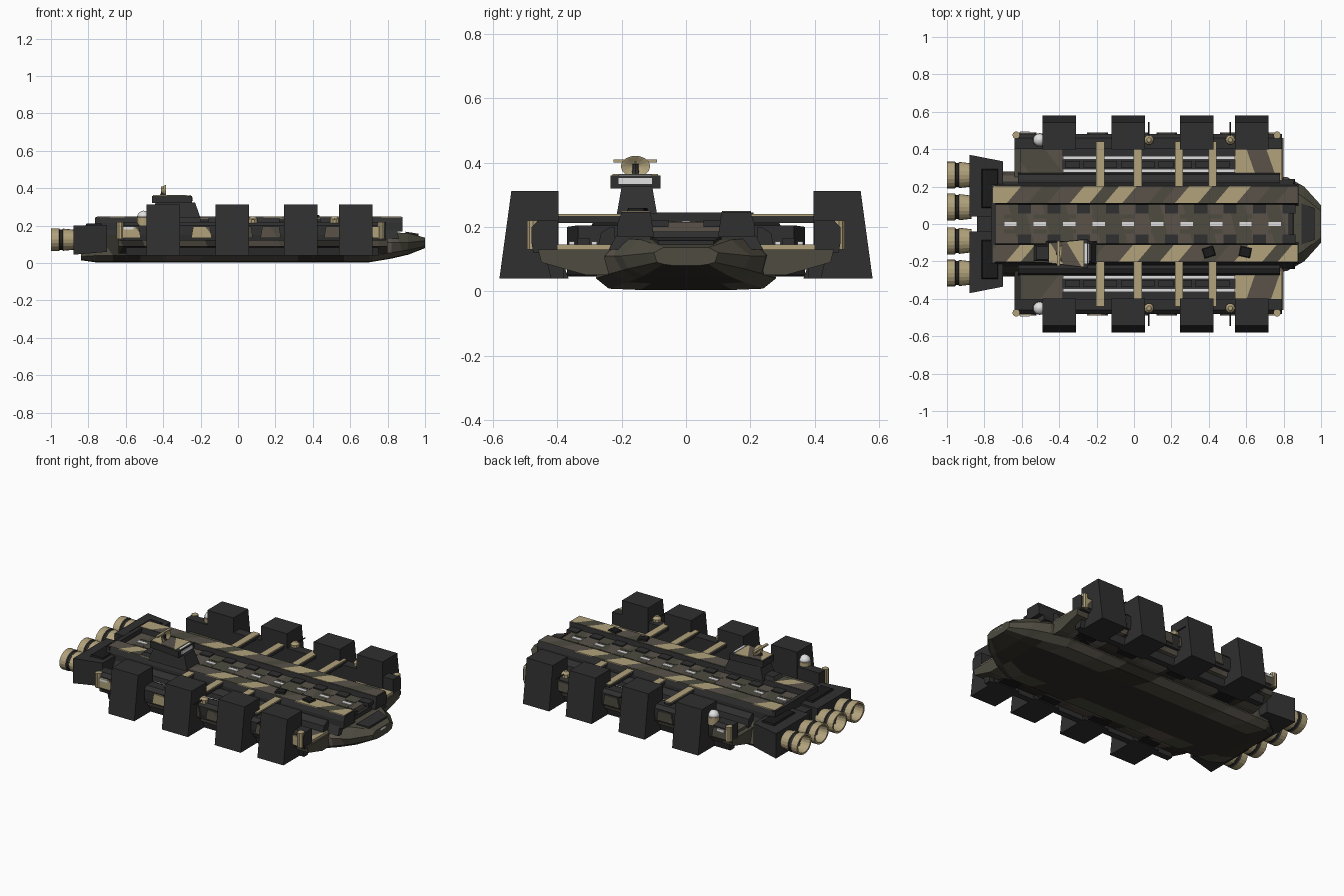
import bpy, bmesh, math, random
from mathutils import Vector

if "Cube" in bpy.data.objects:
    bpy.data.objects.remove(bpy.data.objects["Cube"])
random.seed(4)

COL = {"charcoal": (0.029, 0.029, 0.030), "black": (0.011, 0.011, 0.011),
       "brown_grey": (0.100, 0.086, 0.068), "olive": (0.075, 0.071, 0.050),
       "dark_brown": (0.030, 0.027, 0.021), "tan": (0.44, 0.36, 0.20),
       "white": (0.75, 0.75, 0.76), "steel": (0.24, 0.24, 0.25)}
MAT = {}
for k, c in COL.items():
    MAT[k] = bpy.data.materials.new(k)
    MAT[k].diffuse_color = (*c, 1)


def loft(name, rings, mat, camo=None, paint=None):
    """Skin closed rings and cap both ends. camo = (direction, start, step, colours)."""
    bm = bmesh.new()
    rows = [[bm.verts.new(p) for p in r] for r in rings]
    n = len(rows[0])
    for a, b in zip(rows, rows[1:]):
        for i in range(n):
            bm.faces.new((a[i], a[(i + 1) % n], b[(i + 1) % n], b[i]))
    bm.faces.new(rows[0])
    bm.faces.new(rows[-1])
    bmesh.ops.recalc_face_normals(bm, faces=bm.faces)
    names = [mat]
    if camo:
        d, start, step, cols = camo
        d = Vector(d).normalized()
        cuts = [start]
        while cuts[-1] < 1.4:
            cuts.append(cuts[-1] + step * random.uniform(0.6, 1.4))
        for c in cuts:
            bmesh.ops.bisect_plane(bm, geom=bm.verts[:] + bm.edges[:] + bm.faces[:],
                                   plane_co=d * c, plane_no=d)
        names = list(dict.fromkeys(cols))
        for f in bm.faces:
            k = sum(f.calc_center_median().dot(d) > c for c in cuts)
            f.material_index = names.index(cols[k % len(cols)])
    if paint:
        for f in bm.faces:
            c = paint(f)
            if c:
                if c not in names:
                    names.append(c)
                f.material_index = names.index(c)
    me = bpy.data.meshes.new(name)
    bm.to_mesh(me)
    bm.free()
    for m in names:
        me.materials.append(MAT[m])
    ob = bpy.data.objects.new(name, me)
    bpy.context.collection.objects.link(ob)
    return ob


def box(name, x, y, z, mat, inset=(0, 0), **kw):
    """Box from ranges; inset shrinks the top in x and y."""
    def ring(h, a, b):
        return [(x[0] + a, y[0] + b, h), (x[1] - a, y[0] + b, h), (x[1] - a, y[1] - b, h), (x[0] + a, y[1] - b, h)]
    y = sorted(y)
    return loft(name, [ring(z[0], 0, 0), ring(z[1], *inset)], mat, **kw)


def prism_x(name, prof, x, mat, s=1, **kw):
    """Extrude a (y, z) profile along x, mirrored when s is -1."""
    return loft(name, [[(v, p[0] * s, p[1]) for p in prof] for v in x], mat, **kw)


def lathe(name, c, prof, mat, axis="z", n=16, squash=1, **kw):
    """Rings from (position, radius) pairs along an axis."""
    rings = []
    for t, r in prof:
        ring = []
        for i in range(n):
            u = r * math.cos(i * math.tau / n)
            v = r * math.sin(i * math.tau / n) * squash
            o = {"z": (u, v, t), "x": (t, u, v), "y": (u, t, v)}[axis]
            ring.append([c[j] + o[j] for j in range(3)])
        rings.append(ring)
    return loft(name, rings, mat, **kw)


# Lower hull with pointed nose: x, bottom/belly/shoulder/top half widths, then heights
sections = [(-.84, .20, .22, .22, .19, .015, .035, .10, .13),
            (-.76, .24, .28, .26, .22, .004, .040, .12, .16),
            (.70, .24, .28, .26, .22, .004, .040, .12, .165),
            (.82, .18, .235, .25, .20, .024, .055, .11, .165),
            (.91, .13, .18, .20, .14, .045, .070, .11, .160),
            (1.0, .07, .09, .10, .07, .080, .090, .120, .136)]
rings = []
for x, b, m, w, t, zb, zm, zw, zt in sections:
    half = [(b * .6, zb), (b, zb + .004), (m, zm), (w, zw), (t, zt)]
    rings.append([(x, y, z) for y, z in half] + [(x, -y, z) for y, z in reversed(half)])
loft("lower_hull", rings, "olive", camo=((1, .5, .6), -1.0, .16, ["olive", "brown_grey", "olive", "olive", "dark_brown"]),
     paint=lambda f: "dark_brown" if f.normal.z < -.9 and abs(f.calc_center_median().y) < .14 else None)
loft("nose_window", [[(.895, -.11, z0), (.965, -.085, z0 - .011), (.965, .085, z0 - .011), (.895, .11, z0)]
                     for z0 in (.155, .168)], "charcoal")
box("nose_plate", (.985, 1.0), (-.025, .025), (.118, .130), "white")

# Upper hull and recessed flight deck
box("upper_hull", (-.76, .86), (-.24, .24), (.13, .185), "charcoal", (.01, .03))
box("flight_deck", (-.76, .83), (-.105, .105), (.18, .215), "brown_grey",
    camo=((1, .25, 0), -.9, .11, ["brown_grey", "olive"]))
for i in range(10):
    x = -.66 + i * .157
    box("runway_dash", (x - .033, x + .033), (-.012, .012), (.214, .219), "white")
    for s in (1, -1):
        box("deck_hatch", (x + .04, x + .11), (s * .055, s * .105), (.2, .222), "charcoal")
        box("deck_tile", (x - .035, x + .035), (s * .03, s * .05), (.2, .217), "olive")

for s in (1, -1):
    # Striped deck rails
    prism_x("deck_rail", [(.10, .17), (.215, .17), (.212, .215), (.20, .246), (.11, .246)], (-.76, .88), "charcoal", s)
    box("rail_camo_plate", (-.755, .875), (s * .112, s * .202), (.244, .249), "brown_grey",
        camo=((1, -.85, 0), -.9, .085, ["brown_grey", "tan", "olive", "tan", "brown_grey", "olive"]))
    # Sponson wing and its end decks
    prism_x("sponson", [(.2, .05), (.31, .05), (.45, .09), (.46, .13), (.2, .13)], (-.64, .80), "brown_grey", s,
            camo=((1, .3, .5), -.8, .14, ["brown_grey", "olive", "dark_brown"]))
    box("rear_side_deck", (-.61, -.38), (s * .22, s * .40), (.125, .145), "brown_grey",
        camo=((1, .8 * s, 0), -.9, .13, ["brown_grey", "olive"]))
    box("front_side_deck", (.54, .79), (s * .22, s * .40), (.125, .145), "tan",
        camo=((1, .35 * s, 0), .70, .12, ["tan", "brown_grey", "tan"]))
    prism_x("inner_machinery", [(.22, .13), (.275, .13), (.265, .18), (.235, .2), (.22, .2)], (-.62, .78), "charcoal", s)
    box("trench_floor", (-.38, .54), (s * .26, s * .40), (.125, .135), "charcoal")
    for y in (.285, .355):
        box("trench_rail", (-.38, .54), (s * (y - .009), s * (y + .009)), (.13, .155), "white")
    for i in range(9):
        x = -.37 + i * .1
        box("trench_box", (x, x + .08), (s * .300, s * .338), (.13, .165), "charcoal")
    # Outer gallery
    prism_x("outer_gallery", [(.40, .12), (.475, .12), (.48, .15), (.48, .20), (.46, .22), (.40, .22)],
            (-.64, .79), "charcoal", s)
    for x in (-.63, -.25, -.03, .12, .46, .66):
        box("gallery_panel", (x, x + .11), (s * .46, s * .49), (.135, .195), "brown_grey", (.01, 0),
            camo=((1, 0, .8), -.9, .09, ["brown_grey", "olive", "tan", "brown_grey"]))
    box("side_plate", (-.61, -.56), (s * .488, s * .494), (.18, .195), "white")
    prism_x("gallery_end", [(.38, .04), (.42, .04), (.44, .12), (.38, .12)], (-.6, .75), "charcoal", s)
    for x in (-.63, .765):
        lathe("gallery_drum", (x, s * .475, .13), [(0, .02), (.09, .02)], "tan", n=10)
    # Crossbeams with tan tops
    for x in (-.18, .02, .24, .42):
        box("crossbeam", (x - .021, x + .021), (s * .20, s * .44), (.212, .236), "charcoal")
        box("crossbeam_top", (x - .022, x + .022), (s * .20, s * .44), (.234, .240), "tan")
    # Armoured pods
    for x in (-.40, -.03, .335, .63):
        prism_x("armour_pod", [(.365, .04), (.58, .04), (.543, .312), (.397, .312), (.397, .13)],
                (x - .09, x + .09), "charcoal", s)
        prism_x("pod_bracket", [(.26, .05), (.37, .05), (.37, .12), (.33, .11)], (x - .06, x + .06), "black", s)
    # Sensor dome on a drum
    lathe("dome_drum", (-.505, s * .45, .20), [(0, .036), (.045, .036), (.05, .03)], "tan")
    ob = lathe("sensor_dome", (-.505, s * .45, .245),
               [(.035 * math.sin(a), .035 * math.cos(a)) for a in (0, .4, .8, 1.2, 1.5)], "white", squash=1)
    for p in ob.data.polygons:
        p.use_smooth = p.normal.z < .99
    # Point defence guns
    for x in (.08, .515):
        lathe("gun_mount", (x, s * .45, .215), [(0, .026), (.02, .026), (.035, .012)], "tan", n=10)
        lathe("gun_barrel", (x, s * .44, .235), [(0, .004), (s * .105, .004)], "charcoal", "y", 6)
    # Engine block: wider toward the rear
    loft("engine_block", [[(x, s * .04, a), (x, s * w, a), (x, s * w, b), (x, s * .04, b)]
                          for x, w, a, b in ((-.88, .37, .045, .20), (-.70, .335, .06, .205))], "charcoal")
    box("engine_vent", (-.82, -.72), (s * .08, s * .30), (.19, .212), "black", (.01, .01))
    # Engine bells and fans
    for y in (.09, .262):
        lathe("engine_bell", (0, s * y, .125),
              [(-.87, .062), (-.935, .070), (-.94, .064), (-.952, .064), (-.957, .072), (-1.0, .072),
               (-1.0, .060), (-.94, .052)], "tan", "x", 20, .85,
              paint=lambda f: "charcoal" if -.957 < f.calc_center_median().x < -.936 and abs(f.normal.x) < .9
              else ("black" if f.calc_center_median().x < -.939 and len(f.verts) > 4 else None))
        lathe("engine_hub", (0, s * y, .125), [(-.94, .02), (-.965, .008)], "steel", "x", 10)
        for k in range(8):
            a = k * math.tau / 8
            d, e = Vector((0, math.cos(a), math.sin(a) * .85)), Vector((0, -math.sin(a), math.cos(a))) * .006
            o = Vector((-.945, s * y, .125))
            loft("engine_blade", [[o + d * r + e, o + d * r - e, o + d * r - e + Vector((.006, 0, 0)),
                                   o + d * r + e + Vector((.006, 0, 0))] for r in (.015, .052)], "steel")

# Rear bridge between the engine blocks
box("rear_bulkhead", (-.84, -.74), (-.22, .22), (.06, .19), "charcoal")
box("rear_deck_lip", (-.765, -.74), (-.21, .21), (.18, .245), "charcoal")
# Hatches on the rail
for x, r in ((.40, .3), (.595, -.2)):
    ob = box("rail_hatch", (-.032, .032), (-.028, .028), (.246, .258), "black", (.005, .005))
    ob.location, ob.rotation_euler = (x, -.15, 0), (0, 0, r)

# Control tower
box("tower_base", (-.47, -.20), (-.215, -.09), (.24, .325), "charcoal", (.03, .015))
box("tower_apron", (-.54, -.44), (-.20, -.11), (.24, .27), "charcoal", (.02, .01))
CAB = ((-.46, -.26), (-.225, -.09))
loft("tower_cabin", [[(-.46, -.21, z), (-.245, -.235, z), (-.245, -.08, z), (-.46, -.10, z)] for z in (.32, .36)],
     "charcoal")
loft("tower_roof", [[(-.455, -.205, z), (-.27, -.228, z), (-.27, -.087, z), (-.455, -.105, z)] for z in (.358, .364)],
     "brown_grey", camo=((1, .6, 0), -.50, .07, ["brown_grey", "tan", "brown_grey", "tan", "olive"]))
box("tower_window", (-.262, -.241), (-.21, -.105), (.333, .352), "white")
box("tower_window_top", (-.265, -.25), (-.21, -.105), (.358, .363), "white")
# Radar dish
lathe("radar_mast", (-.40, -.157, .36), [(0, .018), (.02, .010), (.035, .010)], "charcoal", n=8)
lathe("radar_dish", (-.40, -.157, .388), [(-.012, .012), (.004, .035), (.016, .046), (.014, .04), (0, .012)],
      "tan", "x", 14, .72)
box("radar_bar", (-.412, -.396), (-.225, -.09), (.400, .409), "tan")

for m in bpy.data.materials:
    if m.users and not m.is_grease_pencil:
        m.use_nodes = True
        m.node_tree.nodes["Principled BSDF"].inputs["Base Color"].default_value = m.diffuse_color
